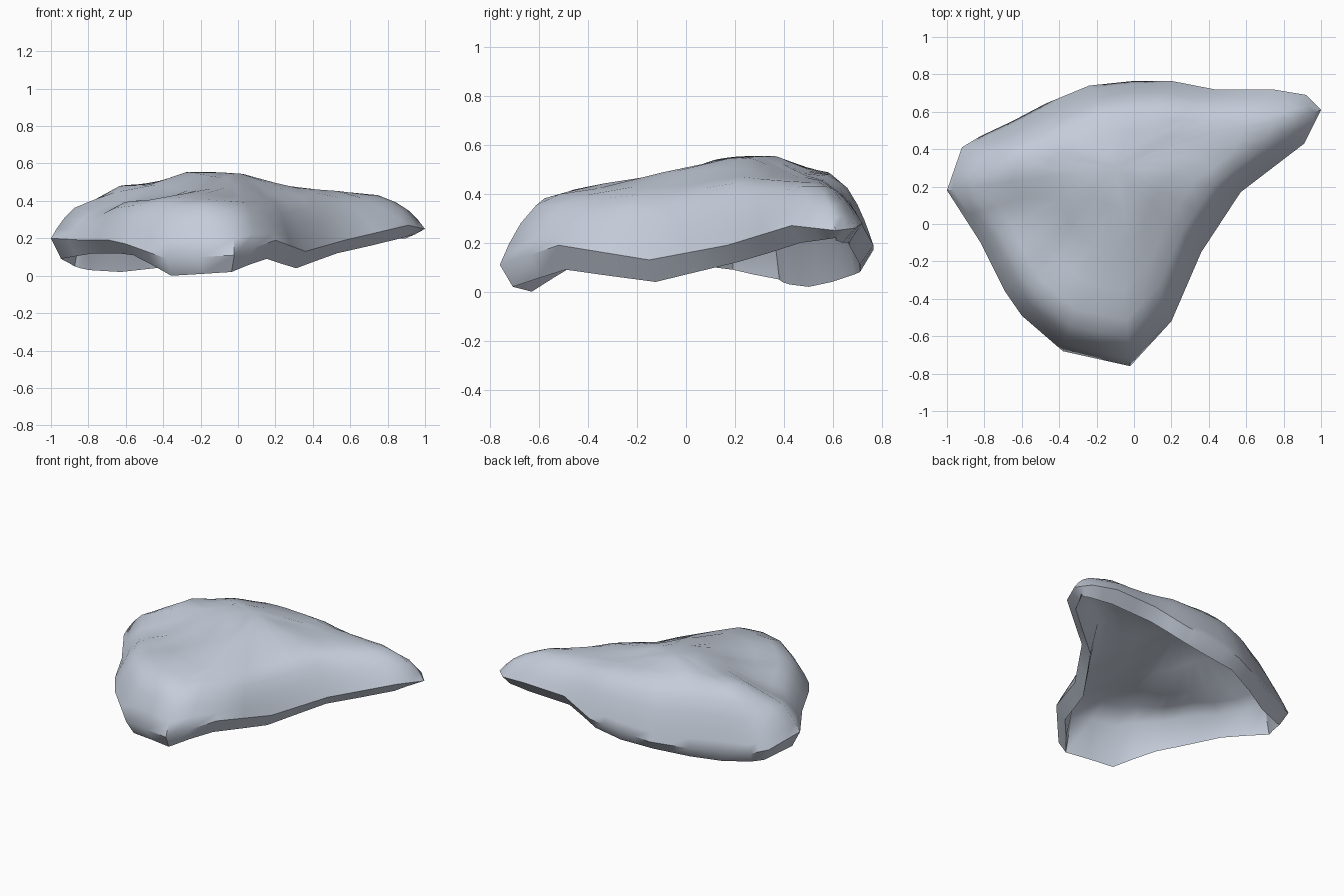
import bpy, bmesh, math
from mathutils import Vector

if "Cube" in bpy.data.objects:
    bpy.data.objects.remove(bpy.data.objects["Cube"])

# Rim outline: x, y, crease height, underside height
RIM = [(-1, .18, .20, .09), (-.82, -.10, .19, .12), (-.69, -.36, .19, .12), (-.60, -.49, .17, .11),
       (-.38, -.68, .09, 0), (-.02, -.76, .11, .02), (.20, -.52, .19, .09), (.36, -.15, .13, .04),
       (.57, .17, .19, .12), (.91, .43, .27, .20), (1, .61, .25, .22), (.92, .69, .26, .20),
       (.74, .72, .28, .20), (.43, .72, .27, .19), (.20, .765, .19, .11), (0, .765, .17, .08),
       (-.24, .74, .14, .07), (-.47, .645, .12, .04), (-.65, .55, .11, .02), (-.82, .47, .11, .03),
       (-.92, .41, .14, .05)]
# Crown heights: x, y, z
CROWN = [(-.2, .3, .56), (-.08, .22, .555), (-.6, .33, .49), (-.82, .27, .40), (0, 0, .50),
         (-.2, -.3, .445), (-.2, -.58, .40), (.1, -.45, .39), (.2, -.1, .41), (.4, .54, .46),
         (.63, .58, .445), (.87, .62, .41), (-.2, .6, .49), (.1, .6, .48), (-.5, -.2, .40),
         (-.75, .05, .35)]
CENTRE = Vector((-.1, .3))
WALL = .2        # width of the rounded shoulder
THICK = .06      # shell thickness

# Split each rim edge in two
rim = []
for a, b in zip(RIM, RIM[1:] + RIM[:1]):
    rim += [a, tuple((p + q) / 2 for p, q in zip(a, b))]
n = len(rim)
flat = [Vector(p[:2]) for p in rim]


def edge_distance(p):
    """Distance to the outline and crease height at the nearest spot."""
    best = (9, 0)
    for i in range(n):
        a, b = flat[i], flat[(i + 1) % n]
        t = max(0, min(1, (p - a).dot(b - a) / (b - a).length_squared))
        d = (p - a.lerp(b, t)).length
        if d < best[0]:
            best = (d, rim[i][2] * (1 - t) + rim[(i + 1) % n][2] * t)
    return best


def crown(p):
    """Smooth blend of the crown heights."""
    ws = [1 / ((p - Vector(c[:2])).length_squared + .012) ** 2 for c in CROWN]
    return sum(w * c[2] for w, c in zip(ws, CROWN)) / sum(ws)


def top_height(p):
    d, zc = edge_distance(p)
    u = min(1, d / WALL)
    return zc + (crown(p) - zc) * (1 - (1 - u) ** 2.2)


def inset(i, amount):
    t = (flat[(i + 1) % n] - flat[i - 1]).normalized()
    return flat[i] + Vector((-t.y, t.x)) * amount


bm = bmesh.new()
rings = []


def add_ring(points):
    rings.append([bm.verts.new(p) for p in points])


def with_z(p, z):
    return (p.x, p.y, z)


# Inner hollow, from its middle out to the lip
for t in (.2, .45, .7, .88, 1):
    pts = [CENTRE.lerp(inset(i, .10), t) for i in range(n)]
    add_ring([with_z(p, max(top_height(p) - THICK, rim[i][3] + .02)) for i, p in enumerate(pts)])
# Lip underside and crease
add_ring([with_z(inset(i, .055), rim[i][3]) for i in range(n)])
add_ring([with_z(flat[i], rim[i][2]) for i in range(n)])
# Outer shell, from the crease to the middle
for t in (.965, .92, .86, .77, .62, .42, .2):
    pts = [CENTRE.lerp(p, t) for p in flat]
    add_ring([with_z(p, top_height(p)) for p in pts])

for lower, upper in zip(rings, rings[1:]):
    for i in range(n):
        j = (i + 1) % n
        bm.faces.new((lower[i], lower[j], upper[j], upper[i]))
# Close both middles
zc = top_height(CENTRE)
for ring, z in ((rings[0], zc - THICK), (rings[-1], zc)):
    hub = bm.verts.new(with_z(CENTRE, z))
    for i in range(n):
        bm.faces.new((ring[i], ring[(i + 1) % n], hub))
bmesh.ops.recalc_face_normals(bm, faces=bm.faces)

mesh = bpy.data.meshes.new("hollow_shell")
bm.to_mesh(mesh)
bm.free()
shell = bpy.data.objects.new("hollow_shell", mesh)
bpy.context.collection.objects.link(shell)

mat = bpy.data.materials.new("pale blue grey")
mat.diffuse_color = (.56, .61, .70, 1)
mat.use_nodes = True
mat.node_tree.nodes["Principled BSDF"].inputs["Base Color"].default_value = mat.diffuse_color
mesh.materials.append(mat)

bpy.context.view_layer.objects.active = shell
shell.select_set(True)
bpy.ops.object.shade_smooth_by_angle(angle=math.radians(50))
